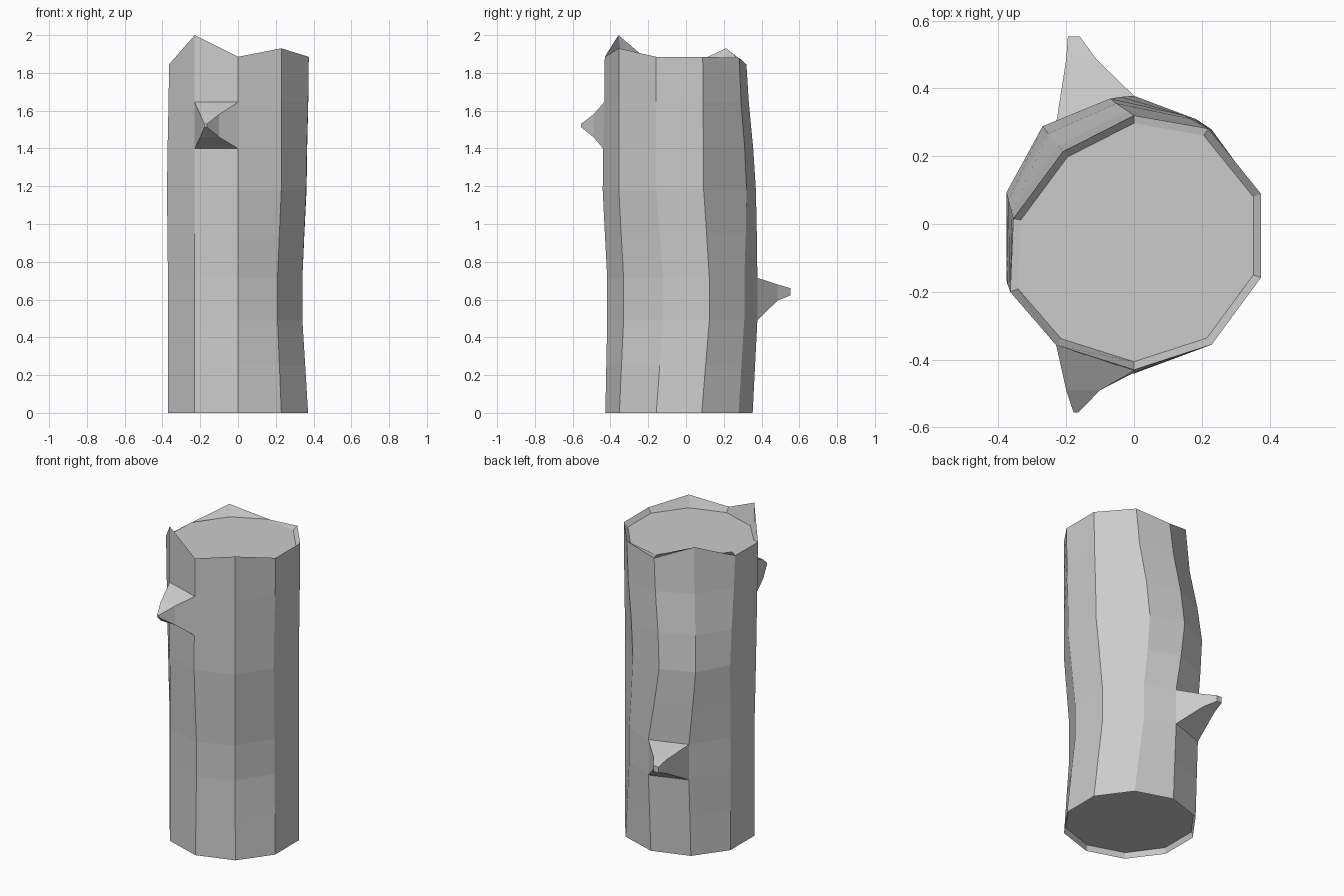
import bpy, bmesh
from math import cos, sin, radians

if "Cube" in bpy.data.objects:
    bpy.data.objects.remove(bpy.data.objects["Cube"])

SIDES, RADIUS, CY = 10, 0.39, -0.037

# Corner drift (dx, dy) for each corner at low, high and top levels, from 18 deg anticlockwise
LOW = [(-.03, .04), (-.045, .03), (0, .025), (0, .02), (0, 0),
       (0, 0), (0, 0), (0, .01), (-.02, .022), (-.03, .037)]
HIGH = [(-.008, .01), (-.08, .042), (-.07, .017), (-.04, .01), (-.005, .01),
        (-.005, -.01), (0, -.005), (0, -.014), (0, -.003), (-.01, 0)]
TOP = [(.004, .005), (-.01, .003), (0, -.033), (.02, -.065), (.015, -.068),
       (.006, -.043), (0, -.005), (0, -.003), (0, -.003), (.004, 0)]
RIM_Z = [1.885, 1.88, 1.845, 1.93, 1.84, 1.845, 2.0, 1.885, 1.93, 1.885]

# Ring height and blend of the three drifts
RINGS = [(0, 0, 0, 0), (.25, .5, 0, 0), (.49, 1, 0, 0), (.715, 1, 0, 0),
         (.95, .5, .55, 0), (1.18, 0, 1, 0), (1.4, 0, .75, .3),
         (1.645, 0, .25, .75), (None, 0, 0, 1)]

bm = bmesh.new()


def bridge(a, b):
    n = len(a)
    return [bm.faces.new((a[i], a[(i + 1) % n], b[(i + 1) % n], b[i])) for i in range(n)]


def cap(ring, scale, z):
    """Inset, flat end face."""
    inner = [bm.verts.new((v.co.x * scale, -.045 + (v.co.y + .045) * scale, z)) for v in ring]
    bridge(ring, inner)
    bm.faces.new(inner)


# Trunk rings
rings = []
for z, a, b, c in RINGS:
    ring = []
    for i in range(SIDES):
        t = radians(18 + 36 * i)
        dx, dy = (a * LOW[i][k] + b * HIGH[i][k] + c * TOP[i][k] for k in (0, 1))
        ring.append(bm.verts.new((RADIUS * cos(t) + dx, CY + RADIUS * sin(t) + dy,
                                  RIM_Z[i] if z is None else z)))
    rings.append(ring)
walls = [bridge(lo, hi) for lo, hi in zip(rings, rings[1:])]

# Recessed ends
cap(rings[-1], .938, 1.857)
cap(rings[0], .975, .035)


def stub(level, side, sections):
    """Pull one wall panel out into a broken branch stub."""
    face = walls[level][side]
    loop = list(face.verts)
    bm.faces.remove(face)
    for xa, xb, y, z0, z1 in sections:   # first and second corner x, y, low and high z
        nxt = [bm.verts.new(p) for p in ((xa, y, z0), (xb, y, z0), (xb, y, z1), (xa, y, z1))]
        bridge(loop, nxt)
        loop = nxt
    bm.faces.new(loop)


stub(6, 6, [(-.20, -.10, -.49, 1.46, 1.58), (-.178, -.164, -.556, 1.513, 1.53)])
stub(2, 2, [(-.11, -.20, .485, .595, .68), (-.16, -.195, .553, .622, .66)])

bmesh.ops.recalc_face_normals(bm, faces=bm.faces)
mesh = bpy.data.meshes.new("log")
bm.to_mesh(mesh)
bm.free()
bpy.context.collection.objects.link(bpy.data.objects.new("log", mesh))
